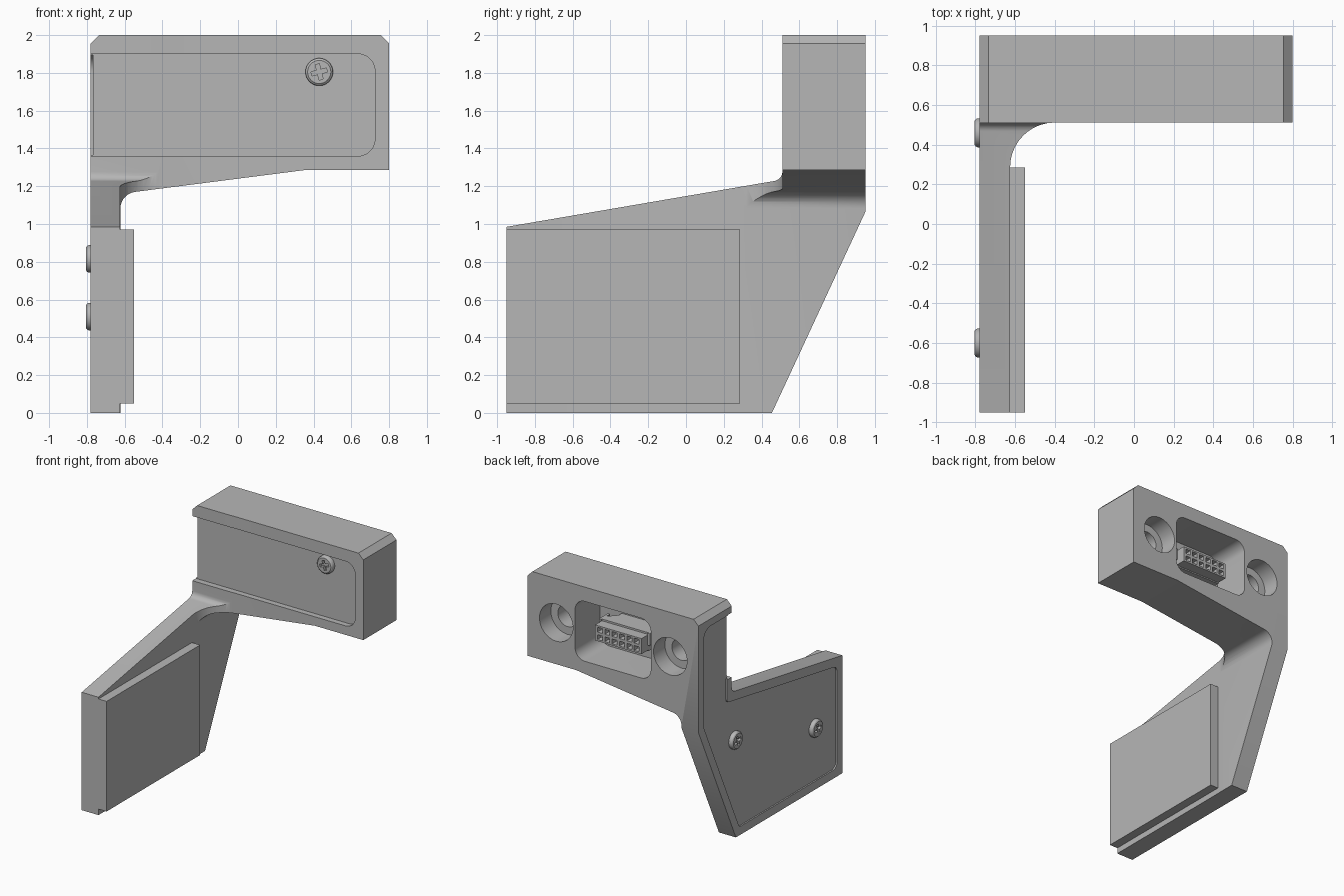
import bpy, bmesh, math
from mathutils import Vector, Matrix

if "Cube" in bpy.data.objects:
    bpy.data.objects.remove(bpy.data.objects["Cube"])

GREY = bpy.data.materials.new("mid_grey")
GREY.diffuse_color = (0.47, 0.47, 0.47, 1)
GREY.use_nodes = True
GREY.node_tree.nodes["Principled BSDF"].inputs["Base Color"].default_value = GREY.diffuse_color


def rounded(pts, seg=10):
    """Polygon points (u, v[, radius]) with the given corners turned into arcs."""
    out = []
    n = len(pts)
    for i, p in enumerate(pts):
        c = Vector(p[:2])
        r = p[2] if len(p) > 2 else 0
        if not r:
            out.append(c)
            continue
        d1 = (Vector(pts[i - 1][:2]) - c).normalized()
        d2 = (Vector(pts[(i + 1) % n][:2]) - c).normalized()
        half = d1.angle(d2) / 2
        centre = c + (d1 + d2).normalized() * (r / math.sin(half))
        t = r / math.tan(half)
        s, e = c + d1 * t - centre, c + d2 * t - centre
        sweep = s.angle(e)
        for k in range(seg + 1):
            f = k / seg
            out.append(centre + (s * math.sin((1 - f) * sweep) + e * math.sin(f * sweep)) / math.sin(sweep))
    return out


def finish(name, bm):
    bmesh.ops.recalc_face_normals(bm, faces=bm.faces)
    me = bpy.data.meshes.new(name)
    bm.to_mesh(me)
    bm.free()
    me.materials.append(GREY)
    ob = bpy.data.objects.new(name, me)
    bpy.context.collection.objects.link(ob)
    return ob


def prism(name, pts, axis, a, b):
    """Extrude a profile along an axis: x uses (y,z), y uses (x,z), z uses (x,y)."""
    place = {'x': lambda u, v, w: (w, u, v), 'y': lambda u, v, w: (u, w, v), 'z': lambda u, v, w: (u, v, w)}[axis]
    bm = bmesh.new()
    face = bm.faces.new([bm.verts.new(place(p[0], p[1], a)) for p in rounded(pts)])
    ext = bmesh.ops.extrude_face_region(bm, geom=[face])['geom']
    shift = Vector(place(0, 0, b - a))
    bmesh.ops.translate(bm, vec=shift, verts=[g for g in ext if isinstance(g, bmesh.types.BMVert)])
    return finish(name, bm)


def boxes(name, items):
    """One mesh made of boxes given as (centre, size)."""
    bm = bmesh.new()
    for c, s in items:
        bmesh.ops.create_cube(bm, size=1, matrix=Matrix.Translation(c) @ Matrix.Diagonal((*s, 1)))
    return finish(name, bm)


def activate(ob):
    bpy.ops.object.select_all(action='DESELECT')
    ob.select_set(True)
    bpy.context.view_layer.objects.active = ob


def boolean(ob, tool, op='DIFFERENCE'):
    m = ob.modifiers.new("cut", 'BOOLEAN')
    m.operation, m.object, m.solver = op, tool, 'EXACT'
    activate(ob)
    bpy.ops.object.modifier_apply(modifier=m.name)
    bpy.data.objects.remove(tool)


def smooth(ob):
    activate(ob)
    bpy.ops.object.shade_smooth_by_angle(angle=math.radians(25))


def circle(u, v, r, n=48):
    return [(u + r * math.cos(2 * math.pi * k / n), v + r * math.sin(2 * math.pi * k / n)) for k in range(n)]


def rect(u0, v0, u1, v1, r=0):
    return [(u0, v0, r), (u1, v0, r), (u1, v1, r), (u0, v1, r)]


# Bracket body: front profile trimmed by the side and top profiles
body = prism("bracket_body", [
    (-0.78, 0), (-0.623, 0), (-0.623, 1.16, 0.09), (0.35, 1.285), (0.80, 1.285),
    (0.80, 1.955), (0.755, 2.0), (-0.735, 2.0), (-0.78, 1.955)], 'y', -1.2, 1.2)
boolean(body, prism("side_trim", [
    (-0.95, -0.1), (0.4085, -0.1), (0.95, 1.065), (0.95, 2.1), (0.51, 2.1),
    (0.51, 1.235, 0.05), (-0.95, 0.985)], 'x', -1.1, 1.1), 'INTERSECT')
boolean(body, prism("top_trim", [
    (-1, -1.1), (-0.625, -1.1), (-0.625, 0.512, 0.225), (1, 0.512), (1, 1.1), (-1, 1.1)],
    'z', -0.3, 2.3), 'INTERSECT')

# Front cover recess, open to the left
boolean(body, prism("front_recess", [
    (-0.95, 1.36), (0.725, 1.36, 0.09), (0.725, 1.90, 0.09), (-0.95, 1.90)], 'y', 0.3, 0.56))

# Shallow recess on the left side running from the arm into the head
boolean(body, prism("side_recess", [
    (-0.88, 0.07, 0.05), (0.41, 0.07, 0.03), (0.88, 1.08, 0.05), (0.88, 1.895, 0.09),
    (0.53, 1.895), (0.53, 1.365), (0.572, 1.365), (0.572, 1.17, 0.03), (-0.88, 0.92, 0.05)],
    'x', -1, -0.768))

# Connector pocket and counterbored holes in the back
boolean(body, prism("pocket", rect(-0.34, 1.38, 0.36, 1.88, 0.09), 'y', 0.62, 1.2))
for x in (-0.52, 0.535):
    boolean(body, prism("counterbore", circle(x, 1.632, 0.155), 'y', 0.80, 1.2))
    boolean(body, prism("bolt_hole", circle(x, 1.632, 0.09), 'y', 0.64, 1.2))
smooth(body)

# Pad on the inner face of the arm
boxes("arm_pad", [((-0.5875, -0.3325, 0.51), (0.075, 1.235, 0.92))])


# Round-headed screws with cross sockets
def screw(name, loc, normal, turn):
    r, h = 0.073, 0.036
    rings = [(r, -0.004), (r, h * 0.6), (r * 0.95, h * 0.82), (r * 0.84, h)]
    bm = bmesh.new()
    n = 40
    loops = [[bm.verts.new((q * math.cos(2 * math.pi * k / n), q * math.sin(2 * math.pi * k / n), z))
              for k in range(n)] for q, z in rings]
    for lo, hi in zip(loops, loops[1:]):
        for k in range(n):
            bm.faces.new((lo[k], lo[(k + 1) % n], hi[(k + 1) % n], hi[k]))
    bm.faces.new(loops[0])
    bm.faces.new(loops[-1])
    ob = finish(name, bm)
    w, l = 0.011, 0.042
    cross = []
    for k in range(4):
        c, s = [(1, 0), (0, 1), (-1, 0), (0, -1)][k]
        cross += [(u * c - v * s, u * s + v * c) for u, v in ((l, -w), (l, w), (w, w))]
    boolean(ob, prism("socket", cross, 'z', 0.012, 0.1))
    smooth(ob)
    ob.matrix_world = (Matrix.Translation(loc) @ Vector(normal).to_track_quat('Z', 'Y').to_matrix().to_4x4()
                       @ Matrix.Rotation(turn, 4, 'Z'))


screw("front_screw", (0.43, 0.56, 1.805), (0, -1, 0), 0.25)
screw("side_screw_rear", (-0.768, 0.46, 0.815), (-1, 0, 0), 0.3)
screw("side_screw_front", (-0.768, -0.60, 0.51), (-1, 0, 0), 0.3)

# Connector: two-row socket block with a tapered housing behind it
X, Z = 0.01, 1.605
plug = boxes("connector_block", [((X, 0.83, Z), (0.43, 0.10, 0.13))])
boolean(plug, boxes("socket_grid", [
    ((X + (i - 2.5) * 0.068, 0.87, Z + s * 0.031), (0.046, 0.08, 0.04))
    for i in range(6) for s in (-1, 1)]))
prism("connector_housing", [
    (X - 0.215, 0.79), (X + 0.215, 0.79), (X + 0.215, 0.73), (X + 0.15, 0.66),
    (X + 0.15, 0.61), (X - 0.15, 0.61), (X - 0.15, 0.66), (X - 0.215, 0.73)], 'z', Z - 0.075, Z + 0.08)
boxes("connector_latches", [((X + s * 0.225, 0.74, Z + 0.03), (0.02, 0.12, 0.10)) for s in (-1, 1)])
